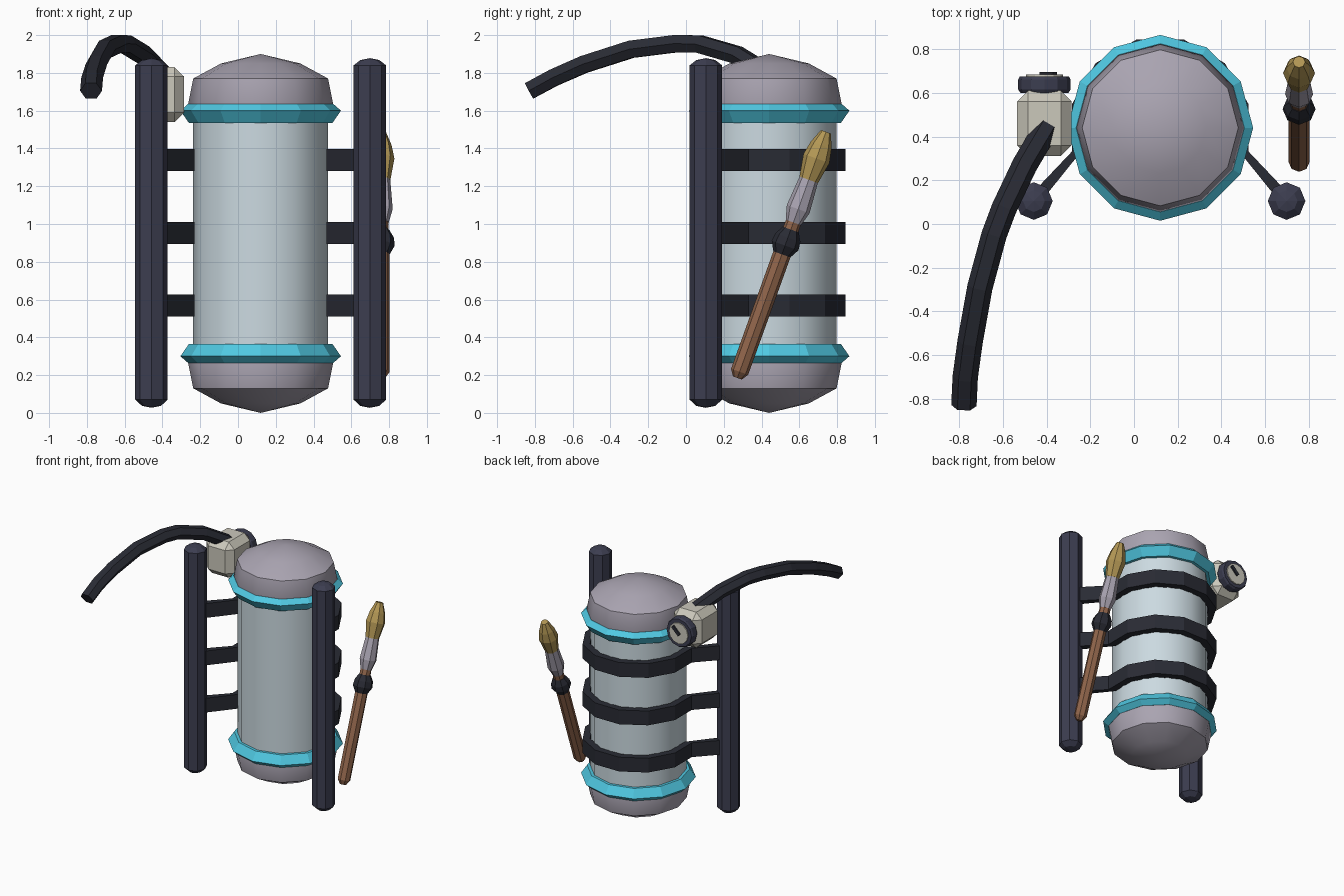
import bpy, bmesh
from math import sin, cos, pi, radians
from mathutils import Vector, Matrix

if "Cube" in bpy.data.objects:
    bpy.data.objects.remove(bpy.data.objects["Cube"])

def material(name, rgb):
    m = bpy.data.materials.new(name)
    m.diffuse_color = (*rgb, 1)
    m.use_nodes = True
    m.node_tree.nodes["Principled BSDF"].inputs["Base Color"].default_value = m.diffuse_color
    return m

MAUVE = material("mauve_metal", (0.40, 0.37, 0.44))
PALE = material("pale_tank", (0.60, 0.70, 0.75))
CYAN = material("cyan_trim", (0.08, 0.58, 0.76))
NAVY = material("navy_frame", (0.045, 0.047, 0.08))
DARK = material("dark_strap", (0.022, 0.024, 0.034))
CREAM = material("cream_case", (0.60, 0.58, 0.50))
WOOD = material("brown_wood", (0.28, 0.13, 0.07))
GOLD = material("gold_bristle", (0.45, 0.31, 0.09))

def finish(name, bm, mat, smooth=False):
    bmesh.ops.recalc_face_normals(bm, faces=bm.faces)
    me = bpy.data.meshes.new(name)
    bm.to_mesh(me)
    bm.free()
    me.materials.append(mat)
    ob = bpy.data.objects.new(name, me)
    bpy.context.collection.objects.link(ob)
    if smooth:
        bpy.ops.object.select_all(action='DESELECT')
        bpy.context.view_layer.objects.active = ob
        ob.select_set(True)
        bpy.ops.object.shade_smooth_by_angle(angle=radians(33))
    return ob

def skin(bm, rings, closed=False):
    """Join rings of points with quads, and cap the ends or close the loop."""
    rings = [[bm.verts.new(p) for p in r] for r in rings]
    pairs = list(zip(rings, rings[1:])) + ([(rings[-1], rings[0])] if closed else [])
    for a, b in pairs:
        n = len(a)
        for i in range(n):
            bm.faces.new((a[i], a[(i + 1) % n], b[(i + 1) % n], b[i]))
    if not closed:
        bm.faces.new(rings[0])
        bm.faces.new(rings[-1])

def lathe(name, profile, mat, at=Matrix(), sides=8, smooth=False, closed=False):
    bm = bmesh.new()
    skin(bm, [[at @ Vector((r * cos(2 * pi * i / sides), r * sin(2 * pi * i / sides), z))
               for i in range(sides)] for r, z in profile], closed)
    bmesh.ops.remove_doubles(bm, verts=bm.verts, dist=0.0005)
    return finish(name, bm, mat, smooth)

CX, CY, MID = 0.12, 0.44, 0.95
tank_at = Matrix.Translation((CX, CY, MID))

# Tank, with matching domes and trim rings at both ends
lathe("tank_body", [(0.357, -0.62), (0.357, 0.62)], PALE, tank_at, 12, True)
for label, s in (("top", 1), ("bottom", -1)):
    dome = [(0.36, 0.60), (0.385, 0.68), (0.357, 0.82), (0.21, 0.90), (0, 0.95)]
    lathe(label + "_dome", [(r, s * z) for r, z in dome], MAUVE, tank_at, 12, True)
    trim = [(0.34, 0.585), (0.38, 0.585), (0.425, 0.65), (0.385, 0.685), (0.34, 0.685)]
    lathe(label + "_trim_ring", [(r, s * z) for r, z in trim], CYAN, tank_at, 12, closed=True)

# Frame posts
post = [(0, 0.027), (0.05, 0.037), (0.086, 0.07), (0.086, 1.84), (0.05, 1.868), (0, 1.878)]
for label, s in (("left", -1), ("right", 1)):
    lathe(label + "_post", post, NAVY, Matrix.Translation((CX + s * 0.578, 0.105, 0)))

# Straps running from post to post around the back of the tank
def strap_edge(r, corner):
    arc = [(r * cos(radians(a)), r * sin(radians(a)) + CY) for a in range(-15, 196, 30)]
    return [corner] + arc + [(-corner[0], corner[1])]

for k, z in enumerate((0.568, 0.952, 1.338)):
    bm = bmesh.new()
    outer = strap_edge(0.418, (0.60, 0.125))
    inner = strap_edge(0.362, (0.56, 0.085))
    skin(bm, [[(CX + p[0], p[1], z + h) for p, h in
               ((a, -0.058), (a, 0.058), (b, 0.058), (b, -0.058))]
              for a, b in zip(outer, inner)])
    finish(f"strap_{k + 1}", bm, DARK)

# Pump case with chamfered edges
def box(name, centre, size, mat, chamfer=0, turn=0):
    bm = bmesh.new()
    bmesh.ops.create_cube(bm, size=1)
    bmesh.ops.scale(bm, vec=size, verts=bm.verts)
    if chamfer:
        bmesh.ops.bevel(bm, geom=bm.edges[:], offset=chamfer, segments=1, affect='EDGES')
    bm.transform(Matrix.Translation(centre) @ Matrix.Rotation(turn, 4, 'Y'))
    return finish(name, bm, mat)

GX, GZ = -0.41, 1.685
box("pump_case", (GX, 0.46, GZ), (0.25, 0.30, 0.29), CREAM, 0.05)

# Gauge facing the back
gauge_at = Matrix.Translation((GX, 0, GZ)) @ Matrix.Rotation(-pi / 2, 4, 'X')
lathe("gauge_rim", [(0.11, 0.60), (0.12, 0.615), (0.12, 0.66), (0.112, 0.675)], NAVY, gauge_at, 12)
lathe("gauge_face", [(0.085, 0.66), (0.085, 0.684)], CREAM, gauge_at, 12)
box("gauge_needle", (GX + 0.018, 0.688, GZ + 0.02), (0.085, 0.014, 0.026), DARK, 0, -radians(45))

# Hose: hexagon swept along an arching path
path = [Vector(p) for p in (
    (-0.40, 0.44, 1.79), (-0.50, 0.27, 1.895), (-0.595, 0.07, 1.953), (-0.64, -0.05, 1.955),
    (-0.705, -0.29, 1.925), (-0.75, -0.54, 1.845), (-0.772, -0.70, 1.775), (-0.778, -0.83, 1.705))]
rings = []
for i, p in enumerate(path):
    t = (path[min(i + 1, len(path) - 1)] - path[max(i - 1, 0)]).normalized()
    side = t.cross(Vector((0, 0, 1))).normalized()
    up = side.cross(t)
    rings.append([p + side * 0.058 * cos(pi * k / 3) + up * 0.053 * sin(pi * k / 3)
                  for k in range(6)])
bm = bmesh.new()
skin(bm, rings)
finish("hose", bm, DARK)

# Brush leaning along the right side
low, tip = Vector((0.755, 0.272, 0.185)), Vector((0.755, 0.742, 1.49))
brush_at = Matrix.Translation(low) @ Matrix.Rotation(
    -Vector((0, 1)).angle_signed(Vector((tip.y - low.y, tip.z - low.z))) * -1, 4, 'X')
lean = (tip - low).normalized()
brush_at = Matrix.Translation(low) @ Matrix.Rotation(-pi / 2 + Vector((0, 1, 0)).angle(lean), 4, 'X')
for name, profile, mat in (
        ("brush_handle", [(0.025, 0), (0.048, 0.035), (0.048, 0.70), (0.04, 0.90)], WOOD),
        ("brush_collar", [(0.045, 0.69), (0.075, 0.745), (0.07, 0.79), (0.045, 0.835)], DARK),
        ("brush_ferrule", [(0.043, 0.875), (0.064, 0.95), (0.05, 1.13)], MAUVE),
        ("brush_bristles", [(0.052, 1.115), (0.073, 1.235), (0.058, 1.31), (0.028, 1.385)], GOLD)):
    lathe(name, profile, mat, brush_at)
